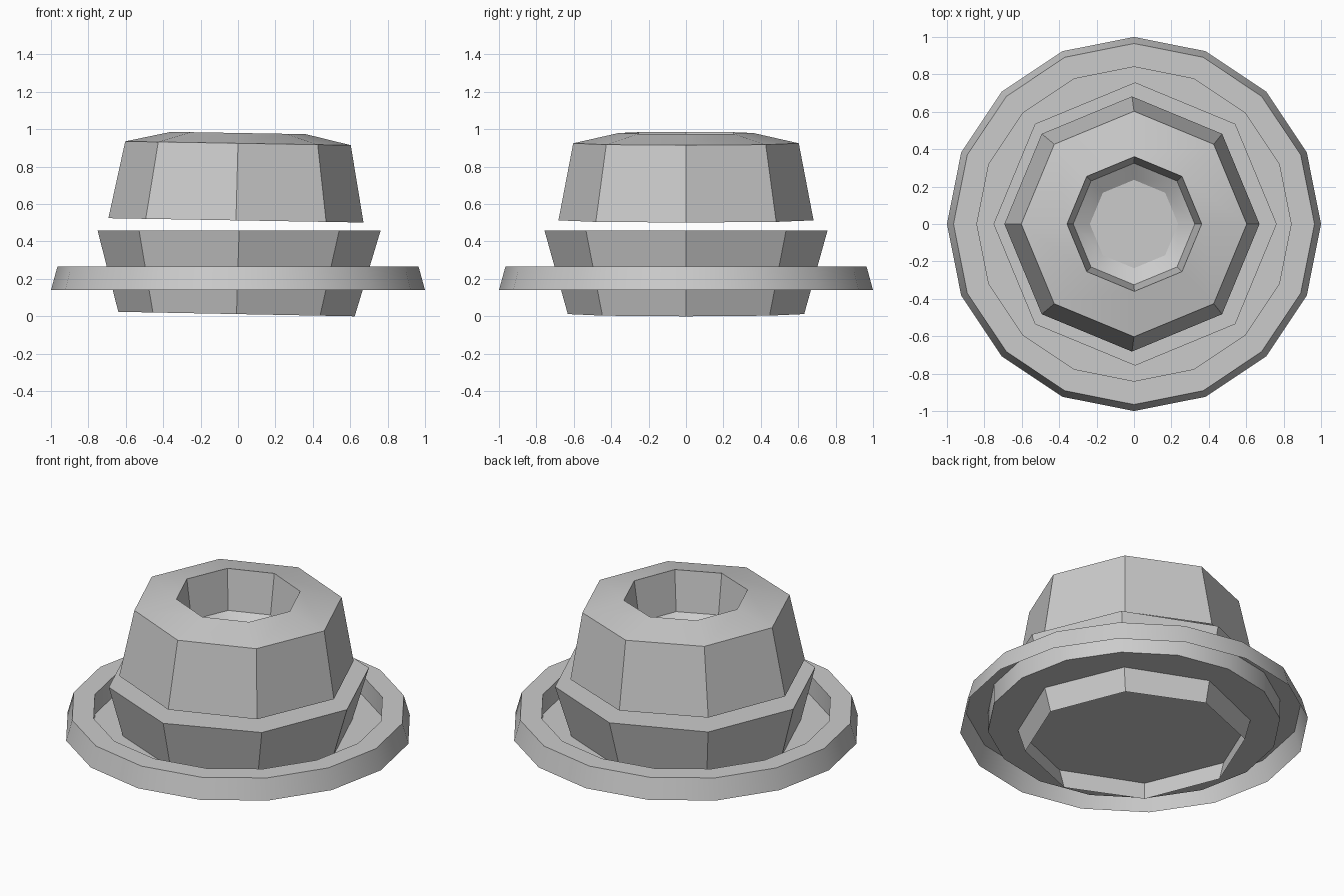
import bpy
import bmesh
import math

cube = bpy.data.objects.get("Cube")
if cube:
    bpy.data.objects.remove(cube, do_unlink=True)

# Single plain grey
grey = bpy.data.materials.new("plain grey")
grey.use_nodes = True
grey.diffuse_color = (0.6, 0.6, 0.6, 1)
grey.node_tree.nodes["Principled BSDF"].inputs["Base Color"].default_value = (0.6, 0.6, 0.6, 1)


def turned_shell(name, sides, profile):
    """Turn a profile of (radius, height, x shift, tilt) upward and outward,
    open at its first ring and closed with one flat face at its last."""
    bm = bmesh.new()
    rings = []
    for r, z, shift, tilt in profile:
        ring = []
        for i in range(sides):
            a = 2 * math.pi * i / sides
            x, y = r * math.cos(a), r * math.sin(a)
            ring.append(bm.verts.new((x + shift, y, z - tilt * x)))
        rings.append(ring)
    for low, high in zip(rings, rings[1:]):
        for i in range(sides):
            j = (i + 1) % sides
            bm.faces.new((low[i], low[j], high[j], high[i]))
    bm.faces.new(rings[-1])
    mesh = bpy.data.meshes.new(name)
    bm.to_mesh(mesh)
    bm.free()
    mesh.materials.append(grey)
    obj = bpy.data.objects.new(name, mesh)
    bpy.context.collection.objects.link(obj)
    bpy.ops.object.select_all(action="DESELECT")
    obj.select_set(True)
    bpy.context.view_layer.objects.active = obj
    bpy.ops.object.shade_smooth_by_angle(angle=math.radians(30))
    return obj


# Wide dish: raised hollow rim around a flat floor
turned_shell("dish", 16, [
    (1.0, 0.14, 0, 0),
    (0.965, 0.267, 0, 0),
    (0.84, 0.267, 0, 0),
    (0.84, 0.142, 0, 0),
])

# Flared octagonal hub passing through the dish, open underneath
turned_shell("hub", 8, [
    (0.632, 0.012, -0.008, 0.019),
    (0.757, 0.46, 0.006, 0.0),
])

# Slightly tilted upper cap with a stepped socket in its top
T = 0.017
turned_shell("cap", 8, [
    (0.682, 0.513, -0.011, T),
    (0.603, 0.925, 0.0, T),
    (0.36, 0.98, 0.002, T),
    (0.325, 0.73, 0.0, T),
    (0.236, 0.67, 0.0, T),
])
